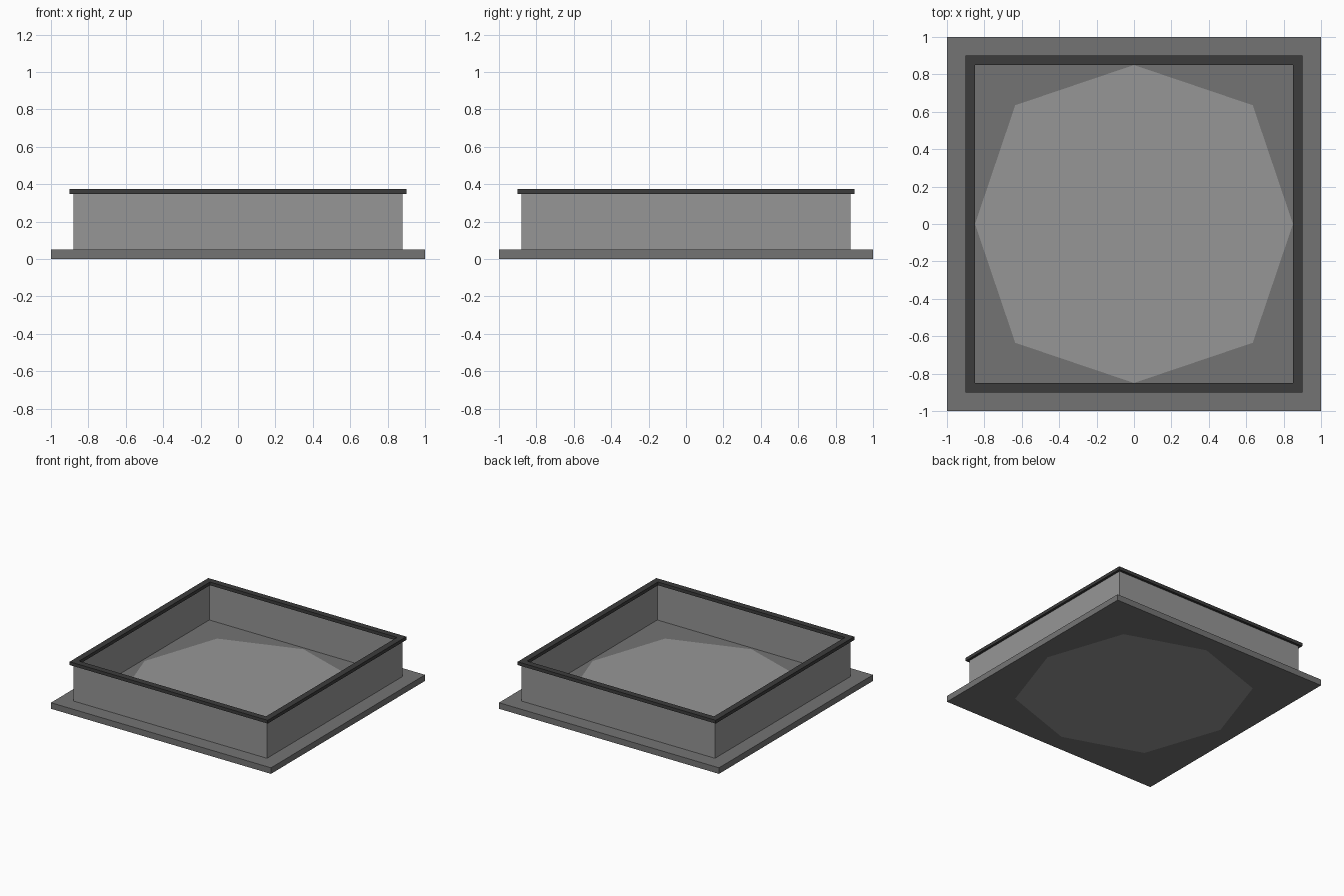
import bpy, bmesh

if "Cube" in bpy.data.objects:
    bpy.data.objects.remove(bpy.data.objects["Cube"])


def material(name, value):
    m = bpy.data.materials.new(name)
    m.diffuse_color = (value, value, value, 1)
    m.use_nodes = True
    m.node_tree.nodes["Principled BSDF"].inputs["Base Color"].default_value = m.diffuse_color
    return m


light = material("light_grey", 0.305)
mid = material("mid_grey", 0.175)
dark = material("dark_grey", 0.045)


def add_object(name, bm, mats):
    bmesh.ops.remove_doubles(bm, verts=bm.verts, dist=1e-5)
    bmesh.ops.recalc_face_normals(bm, faces=bm.faces)
    mesh = bpy.data.meshes.new(name)
    bm.to_mesh(mesh)
    bm.free()
    for m in mats:
        mesh.materials.append(m)
    ob = bpy.data.objects.new(name, mesh)
    bpy.context.collection.objects.link(ob)
    return ob


def square_frame(name, inner, outer, z0, z1, mat):
    """Mitred square frame: a rectangular section swept round four corners."""
    bm = bmesh.new()
    section = [(inner, z0), (outer, z0), (outer, z1), (inner, z1)]
    corners = [(1, 1), (-1, 1), (-1, -1), (1, -1)]
    loops = [[bm.verts.new((r * x, r * y, z)) for r, z in section]
             for x, y in corners]
    for i in range(4):
        a, b = loops[i], loops[(i + 1) % 4]
        for j in range(4):
            k = (j + 1) % 4
            bm.faces.new((a[j], a[k], b[k], b[j]))
    return add_object(name, bm, [mat])


# Base plate with a flush octagonal panel on top and underside
bm = bmesh.new()
A, D, T = 0.85, 0.635, 0.05
octagon = [(A, 0), (D, D), (0, A), (-D, D), (-A, 0), (-D, -D), (0, -A), (D, -D)]
edge = [(1, 0), (1, 1), (0, 1), (-1, 1), (-1, 0), (-1, -1), (0, -1), (1, -1)]


def ring(points, z):
    return [bm.verts.new((x, y, z)) for x, y in points]


rims = []
for z in (0, T):
    inner, outer = ring(octagon, z), ring(edge, z)
    rims.append(outer)
    bm.faces.new(inner if z else inner[::-1]).material_index = 1
    for i in range(8):
        k = (i + 1) % 8
        bm.faces.new((inner[i], outer[i], outer[k], inner[k]))
for i in range(8):
    k = (i + 1) % 8
    bm.faces.new((rims[0][i], rims[0][k], rims[1][k], rims[1][i]))
add_object("base_plate", bm, [mid, light])

# Thin upright walls and the dark rim capping them
square_frame("walls", 0.87, 0.88, T, 0.35, light)
square_frame("top_rim", 0.85, 0.90, 0.348, 0.375, dark)
